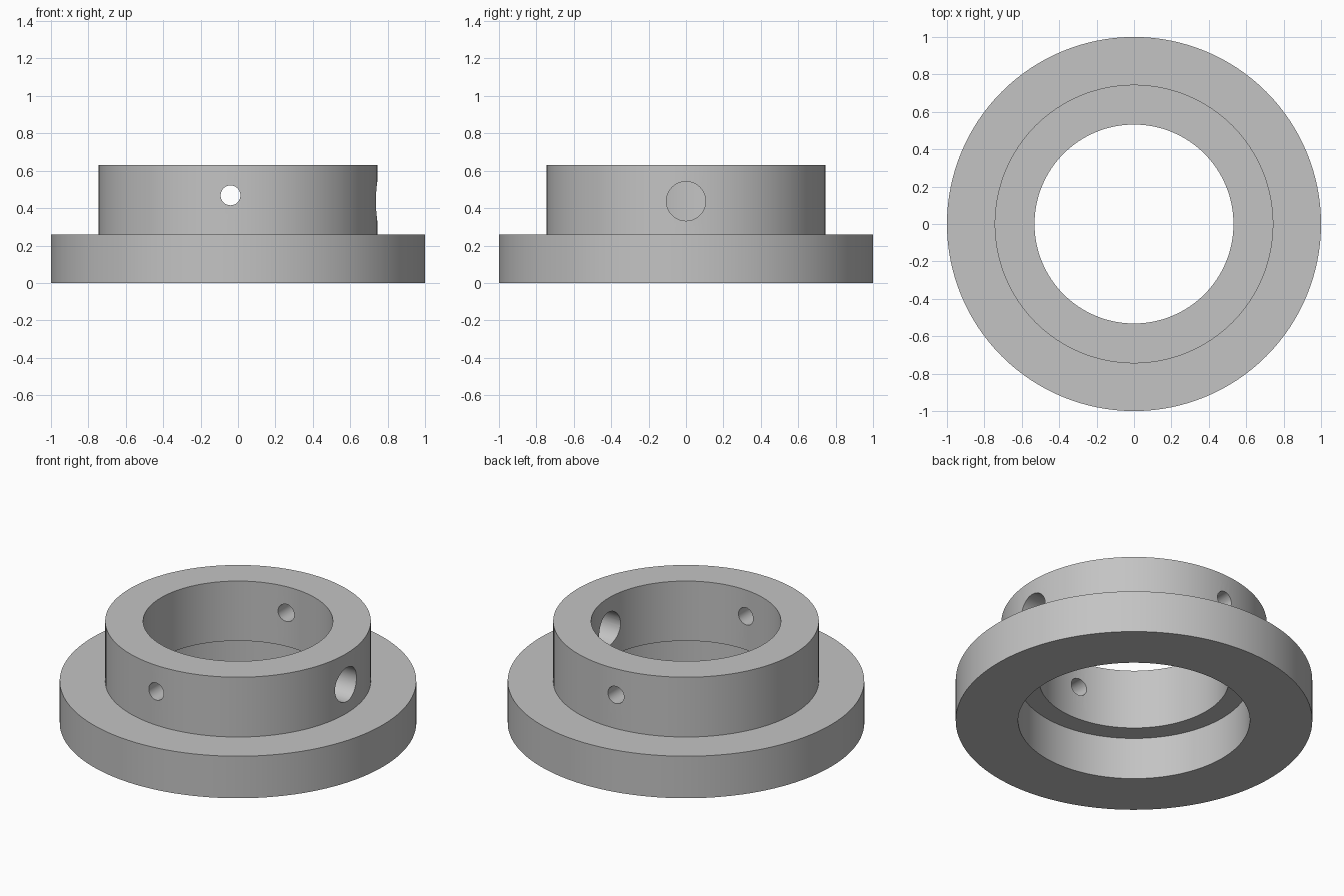
import bpy
import bmesh
from math import pi
from mathutils import Matrix, Vector

if "Cube" in bpy.data.objects:
    bpy.data.objects.remove(bpy.data.objects["Cube"])

STEEL = (0.55, 0.55, 0.55, 1)
mat = bpy.data.materials.new("grey steel")
mat.use_nodes = True
mat.diffuse_color = STEEL
mat.node_tree.nodes["Principled BSDF"].inputs["Base Color"].default_value = STEEL


def lathe(name, profile, steps=128):
    """Spin a closed (radius, height) profile around z."""
    bm = bmesh.new()
    verts = [bm.verts.new((r, 0, z)) for r, z in profile]
    edges = [bm.edges.new((a, b)) for a, b in zip(verts, verts[1:] + verts[:1])]
    bmesh.ops.spin(bm, geom=verts + edges, cent=(0, 0, 0), axis=(0, 0, 1),
                   angle=2 * pi, steps=steps, use_merge=True)
    bmesh.ops.remove_doubles(bm, verts=bm.verts, dist=0.0001)
    bmesh.ops.recalc_face_normals(bm, faces=bm.faces)
    mesh = bpy.data.meshes.new(name)
    bm.to_mesh(mesh)
    bm.free()
    obj = bpy.data.objects.new(name, mesh)
    bpy.context.collection.objects.link(obj)
    mesh.materials.append(mat)
    return obj


def drill(target, name, start, end, radius):
    """Cut a round hole through target from start to end."""
    start, end = Vector(start), Vector(end)
    axis = end - start
    turn = axis.to_track_quat('Z', 'Y').to_matrix().to_4x4()
    bm = bmesh.new()
    bmesh.ops.create_cone(bm, cap_ends=True, segments=48, radius1=radius,
                          radius2=radius, depth=axis.length,
                          matrix=Matrix.Translation((start + end) / 2) @ turn)
    mesh = bpy.data.meshes.new(name)
    bm.to_mesh(mesh)
    bm.free()
    mesh.materials.append(mat)
    cutter = bpy.data.objects.new(name, mesh)
    cutter.hide_render = True
    bpy.context.collection.objects.link(cutter)
    mod = target.modifiers.new(name, 'BOOLEAN')
    mod.operation = 'DIFFERENCE'
    mod.solver = 'EXACT'
    mod.object = cutter
    bpy.ops.object.modifier_apply(modifier=name)
    bpy.data.objects.remove(cutter)


# Flange and hub in one turned body, with a wider recess below the bore
collar = lathe("flanged_collar", [
    (0.65, 0), (1, 0), (1, 0.26), (0.745, 0.26),
    (0.745, 0.63), (0.532, 0.63), (0.532, 0.26), (0.65, 0.26)])
bpy.context.view_layer.objects.active = collar
collar.select_set(True)

# Small cross hole through both walls, large port in the left wall only
drill(collar, "cross_hole", (-0.04, -1, 0.468), (-0.04, 1, 0.468), 0.053)
drill(collar, "side_port", (0.2, 0, 0.437), (1, 0, 0.437), 0.105)

bpy.ops.object.shade_smooth_by_angle(angle=pi / 6)
